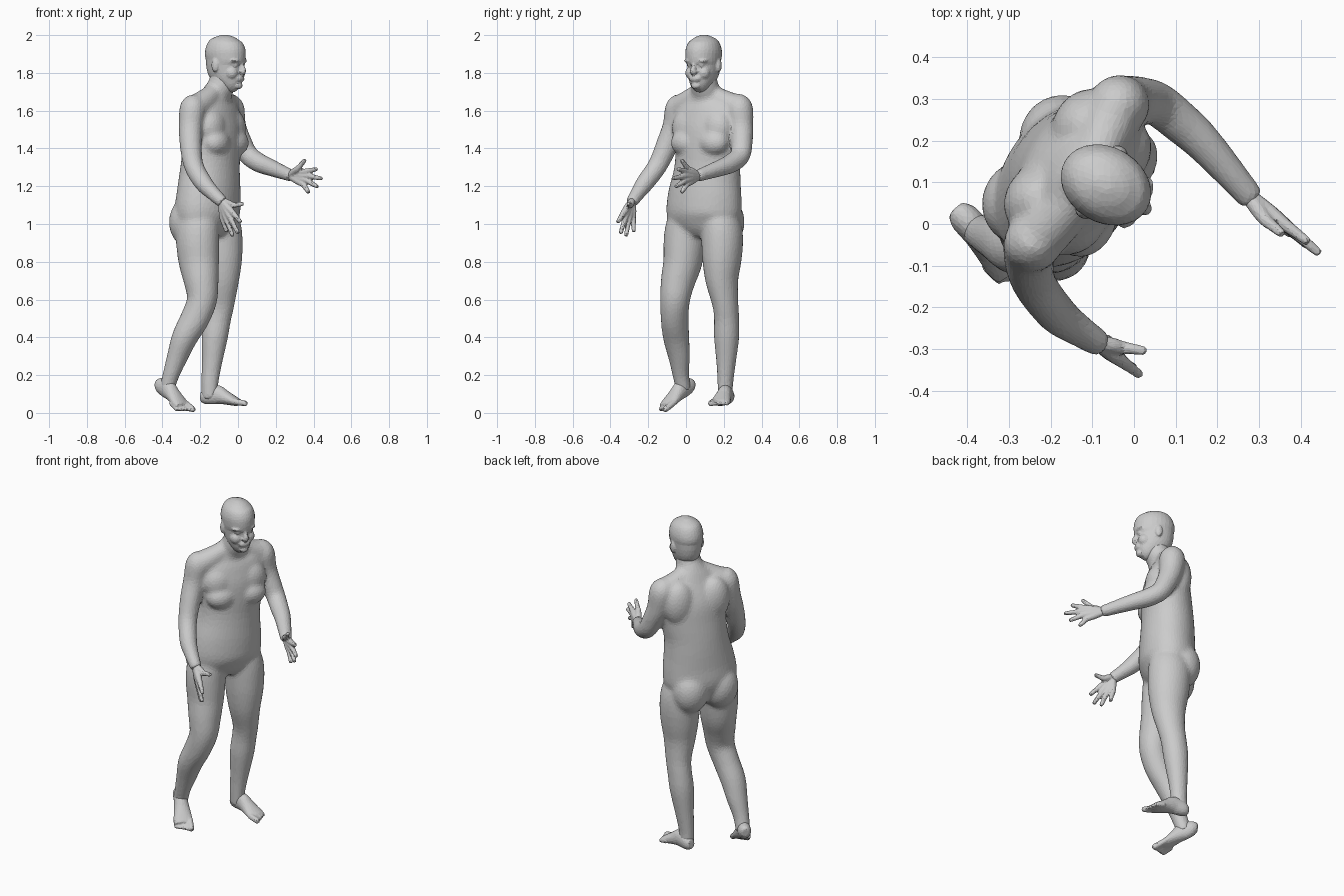
import bpy, bmesh, math
from mathutils import Vector, Matrix

bm = bmesh.new()


def spline(keys, sub):
    """Catmull-Rom interpolation of ring tuples."""
    out = []
    for i in range(len(keys) - 1):
        p0, p1 = keys[max(i - 1, 0)], keys[i]
        p2, p3 = keys[i + 1], keys[min(i + 2, len(keys) - 1)]
        for s in range(sub):
            t = s / sub
            out.append([0.5 * (2 * b + (c - a) * t + (2 * a - 5 * b + 4 * c - d) * t * t
                               + (3 * b - a - 3 * c + d) * t ** 3)
                        for a, b, c, d in zip(p0, p1, p2, p3)])
    out.append(list(keys[-1]))
    return out


def loft(keys, facing, sub=4, n=20, grow=0):
    """Closed skin over ellipses (x, y, z, half width, half depth); grow offsets smoothing shrinkage."""
    rows = spline(keys, sub)
    f = math.radians(facing)
    across = Vector((-math.sin(f), math.cos(f), 0))
    pts = [Vector(r[:3]) for r in rows]
    rings = []
    for i, r in enumerate(rows):
        t = (pts[min(i + 1, len(pts) - 1)] - pts[max(i - 1, 0)]).normalized()
        u = (across - t * across.dot(t)).normalized()
        v = t.cross(u)
        a, b = r[3] + grow / r[3], r[4] + grow / r[4]
        rings.append([bm.verts.new(pts[i] + u * a * math.cos(k * math.tau / n)
                                   + v * b * math.sin(k * math.tau / n)) for k in range(n)])
    for lo, hi in zip(rings, rings[1:]):
        for k in range(n):
            bm.faces.new((lo[k], lo[(k + 1) % n], hi[(k + 1) % n], hi[k]))
    bm.faces.new(rings[0][::-1])
    bm.faces.new(rings[-1])


def tube(keys, facing, n=12, grow=0):
    """Round loft from (x, y, z, radius)."""
    loft([(*k, k[3]) for k in keys], facing, n=n, grow=grow)


def blob(centre, facing, fwd, side, up, size):
    """Ellipsoid placed by forward / side / up offsets from a centre."""
    m = (Matrix.Translation(centre) @ Matrix.Rotation(math.radians(facing), 4, 'Z')
         @ Matrix.Translation((fwd, side, up)) @ Matrix.Diagonal((*size, 1)))
    bmesh.ops.create_uvsphere(bm, u_segments=20, v_segments=12, radius=1, matrix=m)


def finish(name, voxel, smooth, ratio):
    """Fuse the parts built so far into one skin, soften the joins, reduce to facets."""
    global bm
    bmesh.ops.recalc_face_normals(bm, faces=bm.faces)
    mesh = bpy.data.meshes.new(name)
    bm.to_mesh(mesh)
    bm.free()
    bm = bmesh.new()
    ob = bpy.data.objects.new(name, mesh)
    bpy.context.collection.objects.link(ob)
    fuse = ob.modifiers.new("fuse", 'REMESH')
    fuse.mode, fuse.voxel_size = 'VOXEL', voxel
    soft = ob.modifiers.new("soften", 'SMOOTH')
    soft.factor, soft.iterations = .5, smooth
    ob.modifiers.new("facets", 'DECIMATE').ratio = ratio


# Torso and neck
loft([(-.15, .093, .925, .12, .07), (-.155, .095, .97, .18, .115),
      (-.162, .095, 1.05, .212, .155), (-.155, .10, 1.15, .208, .155),
      (-.15, .11, 1.25, .19, .15), (-.145, .115, 1.33, .182, .145),
      (-.135, .12, 1.42, .188, .14), (-.13, .12, 1.52, .195, .13),
      (-.125, .115, 1.60, .19, .105), (-.12, .11, 1.66, .135, .08),
      (-.105, .105, 1.70, .084, .074), (-.085, .098, 1.74, .072, .072),
      (-.075, .095, 1.82, .062, .066)], -31, n=32)
for s in (-1, 1):
    blob((-.135, .12, 1.43), -34, .085, s * .088, 0, (.068, .088, .07))    # breast
    blob((-.135, .12, 1.51), -34, .06, s * .09, 0, (.07, .095, .10))       # upper chest
    blob((-.13, .12, 1.54), -33, -.06, s * .105, 0, (.07, .09, .13))       # shoulder blade
    blob((-.16, .095, 1.01), -30, -.07, s * .09, 0, (.10, .105, .13))      # buttock

# Shoulder slopes
tube([(-.10, .12, 1.70, .05), (-.08, .19, 1.655, .06), (-.045, .275, 1.615, .07)], -31, 16)
tube([(-.125, .075, 1.70, .05), (-.175, .02, 1.655, .06), (-.235, -.035, 1.61, .07)], -31, 16)

# Arms
tube([(-.05, .25, 1.665, .035), (-.04, .28, 1.62, .07), (-.022, .292, 1.52, .062),
      (.012, .295, 1.44, .056), (.055, .288, 1.365, .05), (.11, .245, 1.325, .048),
      (.17, .19, 1.30, .042), (.285, .058, 1.254, .026)], -64, 20, .0002)
tube([(-.235, -.02, 1.67, .035), (-.24, -.04, 1.62, .066), (-.25, -.06, 1.52, .061),
      (-.25, -.10, 1.42, .056), (-.235, -.15, 1.31, .049), (-.185, -.215, 1.22, .045),
      (-.14, -.25, 1.17, .036), (-.078, -.29, 1.112, .026)], -20, 20, .0002)

# Legs
loft([(-.12, .17, 1.06, .09, .11), (-.10, .188, .98, .105, .118), (-.093, .192, .90, .108, .118),
      (-.09, .19, .80, .10, .111), (-.09, .19, .70, .084, .095), (-.095, .208, .58, .066, .076),
      (-.108, .215, .50, .063, .07), (-.123, .215, .40, .064, .067), (-.14, .212, .25, .046, .05),
      (-.15, .208, .15, .036, .042), (-.152, .21, .07, .033, .038)], -20, n=24, grow=.0002)
loft([(-.21, .02, 1.06, .09, .11), (-.213, -.0, .98, .105, .115), (-.213, -.008, .90, .108, .115),
      (-.207, -.017, .80, .10, .108), (-.195, -.042, .70, .089, .092), (-.19, -.058, .60, .077, .078),
      (-.228, -.06, .50, .07, .076), (-.282, -.052, .40, .068, .066), (-.32, -.037, .30, .056, .052),
      (-.355, -.027, .20, .04, .04), (-.378, -.012, .12, .036, .036)], -30, n=24, grow=.0002)
finish("body", .0068, 42, .1)

# Head
HEAD, FACE = Vector((-.066, .093, 0)), -31
fwd = Vector((math.cos(math.radians(FACE)), math.sin(math.radians(FACE)), 0))
profile = [(1.712, .066, .022, .024), (1.73, .052, .046, .05), (1.77, .028, .068, .08),
           (1.81, .006, .079, .101), (1.845, -.003, .084, .106), (1.88, 0, .089, .113),
           (1.92, -.003, .09, .113), (1.96, -.006, .077, .096),
           (1.985, -.006, .052, .064), (2.001, -.006, .016, .02)]
loft([(*(HEAD + fwd * o + Vector((0, 0, z)))[:], a, b) for z, o, a, b in profile], FACE, n=28)
face = HEAD + Vector((0, 0, 1.8))
tube([(*(face + fwd * f + Vector((0, 0, z))), r) for f, z, r in
      ((.094, .065, .012), (.102, .035, .013), (.112, .008, .015), (.10, -.002, .012))], FACE)  # nose
blob(face, FACE, .086, 0, -.03, (.023, .036, .022))                        # mouth
blob(face, FACE, .08, 0, -.068, (.021, .026, .019))                        # chin
for s in (-1, 1):
    blob(face, FACE, .08, s * .035, .064, (.026, .036, .012))              # brow
    blob(face, FACE, .058, s * .038, 0, (.037, .034, .036))                # cheek
    blob(face, FACE, .08, s * .034, .042, (.017, .018, .011))              # eye
    blob(face, FACE, -.014, s * .087, .04, (.021, .012, .036))             # ear
    blob(face, FACE, .104, s * .012, .004, (.011, .011, .008))             # nostril
finish("head", .0055, 8, .12)


# Hands: each finger runs from wrist over knuckle to tip
def hand(wrist, knuckles, tips, facing):
    w = Vector(wrist)
    for a, b in zip(knuckles, tips):
        a, b = Vector(a), Vector(b)
        tube([(*w.lerp(a, -.15), .017), (*w.lerp(a, .3), .019), (*w.lerp(a, .65), .019), (*a, .016),
              (*a.lerp(b, .5), .013), (*a.lerp(b, .92), .011), (*b, .006)], facing)


hand((.272, .07, 1.255),
     [(.315, .01, 1.292), (.36, .0, 1.278), (.367, -.005, 1.255), (.362, -.003, 1.231), (.345, .005, 1.21)],
     [(.357, -.025, 1.341), (.42, -.045, 1.292), (.446, -.072, 1.24), (.423, -.056, 1.196), (.376, -.025, 1.165)],
     -38)
hand((-.088, -.284, 1.125),
     [(-.028, -.296, 1.1), (-.028, -.33, 1.06), (-.045, -.32, 1.04), (-.063, -.302, 1.03), (-.082, -.28, 1.03)],
     [(.03, -.305, 1.107), (.016, -.363, 1.008), (.002, -.347, .948), (-.027, -.318, .934), (-.06, -.276, .957)],
     -20)
finish("hands", .005, 4, .2)


# Feet and toes; inner = side of the big toe
def foot(heel, ball, rise, toe_drop, inner):
    h, b = Vector(heel), Vector(ball)
    d = Vector((b.x - h.x, b.y - h.y, 0)).normalized()
    ang = math.degrees(math.atan2(d.y, d.x))
    u = Vector((-d.y, d.x, 0)) * inner
    up = Vector((0, 0, 1))
    loft([(*(h - d * .026), .022, .026), (*h, .036, .042),
          (*(h.lerp(b, .35) + up * rise), .038, .052), (*(h.lerp(b, .65) + up * rise * .6), .044, .038),
          (*b, .053, .024), (*(b + d * .025 - up * toe_drop * .4), .048, .016)], ang)
    for k in range(5):
        base = b + u * (.037 - .0195 * k) - d * .007 * k
        tip = base + d * (.073 - .004 * k) - up * toe_drop
        r = .017 if k == 0 else .0125
        tube([(*base, r), (*base.lerp(tip, .5), r), (*base.lerp(tip, .9), r * .9), (*tip, r * .5)], ang)


foot((-.172, .222, .087), (-.012, .182, .06), .02, .012, -1)
foot((-.41, .018, .145), (-.308, -.09, .054), .015, .042, 1)
finish("feet", .006, 6, .15)
